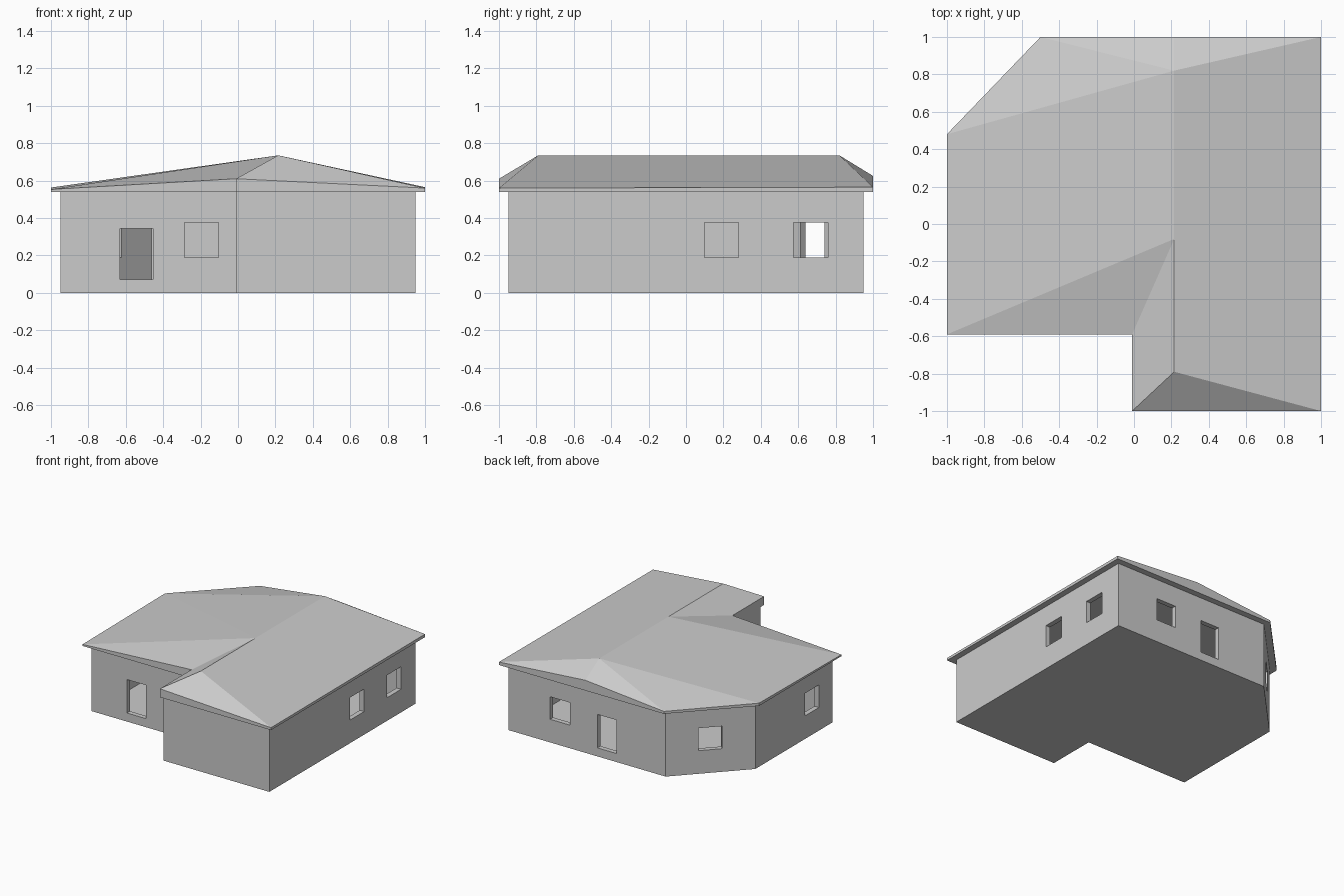
import bpy, bmesh
from mathutils import Vector, Matrix

if "Cube" in bpy.data.objects:
    bpy.data.objects.remove(bpy.data.objects["Cube"])

EAVE = 0.54


def mesh_object(name, verts, faces):
    me = bpy.data.meshes.new(name)
    bm = bmesh.new()
    vs = [bm.verts.new(v) for v in verts]
    for f in faces:
        bm.faces.new([vs[i] for i in f])
    bmesh.ops.recalc_face_normals(bm, faces=bm.faces)
    bm.to_mesh(me)
    bm.free()
    ob = bpy.data.objects.new(name, me)
    bpy.context.collection.objects.link(ob)
    return ob


def prism(name, outline, z0, z1):
    n = len(outline)
    verts = [(x, y, z) for z in (z0, z1) for x, y in outline]
    faces = [range(n)[::-1], range(n, 2 * n)]
    faces += [(i, (i + 1) % n, n + (i + 1) % n, n + i) for i in range(n)]
    return mesh_object(name, verts, faces)


def inset(outline, d):
    """Mitred inward offset of a counter-clockwise outline."""
    out = []
    pts = [Vector(p) for p in outline]
    for i, p in enumerate(pts):
        a = (p - pts[i - 1]).normalized()
        b = (pts[(i + 1) % len(pts)] - p).normalized()
        na, nb = Vector((-a.y, a.x)), Vector((-b.y, b.x))
        out.append(p + (na + nb) * d / (1 + na.dot(nb)))
    return out


# Walls: solid plan, hollowed out above a thin floor
plan = [(-0.95, -0.543), (-0.01, -0.543), (-0.01, -0.95), (0.95, -0.95),
        (0.95, 0.95), (-0.48, 0.95), (-0.95, 0.457)]
walls = prism("walls", plan, 0, EAVE)
cutters = [prism("cavity", inset(plan, 0.04), 0.02, EAVE + 0.1)]

# Openings: wall start, wall end, distances along that wall, and kind
WINDOW, DOOR = (0.19, 0.375), (0.07, 0.345)
openings = [
    (0, 0.32, 0.495, DOOR), (0, 0.665, 0.845, WINDOW),    # front
    (3, 1.05, 1.23, WINDOW), (3, 1.525, 1.71, WINDOW),    # right
    (4, 0.38, 0.56, WINDOW), (4, 0.81, 0.985, DOOR),      # back
    (5, 0.25, 0.43, WINDOW),                              # angled wall
    (6, 0.645, 0.825, WINDOW),                            # left
]
for wall, s0, s1, (z0, z1) in openings:
    a = Vector(plan[wall])
    u = (Vector(plan[(wall + 1) % len(plan)]) - a).normalized()
    n = Vector((-u.y, u.x)) * 0.06
    p, q = a + u * s0, a + u * s1
    cutters.append(prism("opening", [p - n, q - n, q + n, p + n], z0, z1))

for c in cutters:
    c.hide_render = True
    m = walls.modifiers.new("cut", 'BOOLEAN')
    m.operation, m.solver, m.object = 'DIFFERENCE', 'EXACT', c
bpy.context.view_layer.update()
cut_mesh = bpy.data.meshes.new_from_object(
    walls.evaluated_get(bpy.context.evaluated_depsgraph_get()))
walls.modifiers.clear()
walls.data = cut_mesh
for c in cutters:
    bpy.data.objects.remove(c)

# Roof: eave corners with their fascia heights, then the ridge points
eaves = [(-1, -0.59, 0.553), (-0.01, -0.59, 0.61), (-0.01, -1, 0.61),
         (1, -1, 0.56), (1, 1, 0.565), (0.215, 1, 0.625),
         (-0.5, 1, 0.56), (-1, 0.48, 0.563)]
ridge = [(0.215, -0.79, 0.735), (0.215, -0.08, 0.735), (0.215, 0.82, 0.735)]
slopes = [(0, 1, 9), (1, 2, 8, 9), (2, 3, 8), (3, 4, 10, 9, 8),
          (4, 5, 10), (5, 6, 10), (6, 7, 10), (7, 9, 10), (7, 0, 9)]
n = len(eaves)
soffit = [(x, y, EAVE) for x, y, z in eaves]
fascia = [(11 + i, 11 + (i + 1) % n, (i + 1) % n, i) for i in range(n)]
mesh_object("roof", eaves + ridge + soffit,
            slopes + fascia + [range(11, 11 + n)[::-1]])
